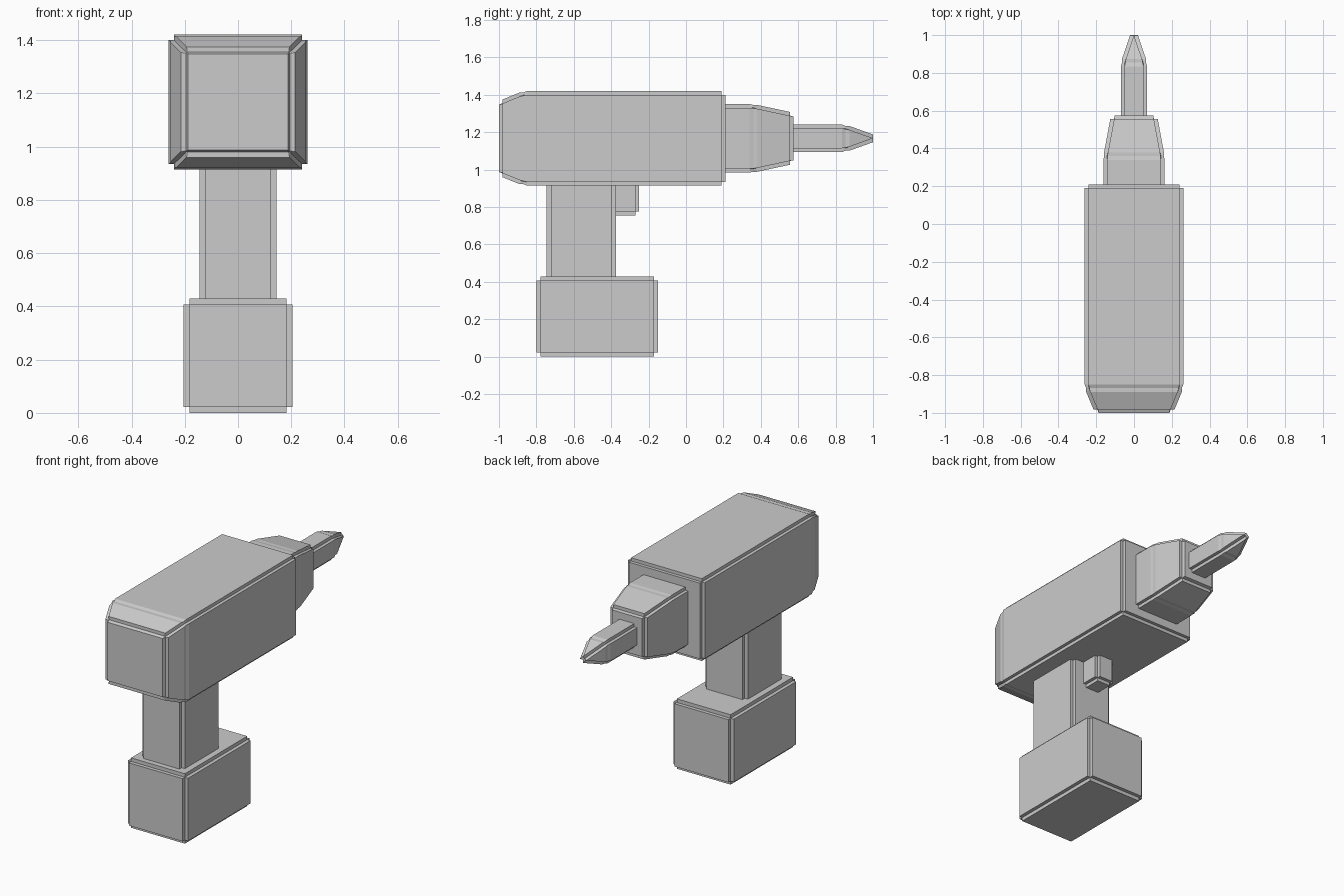
import bpy, bmesh

if "Cube" in bpy.data.objects:
    bpy.data.objects.remove(bpy.data.objects["Cube"])

AXIS_Z = 1.1675   # height of the drill axis


def notch(bm, edges, width):
    """Cut a square inward step along the edges."""
    bmesh.ops.bevel(bm, geom=edges, offset=width, offset_type='OFFSET', segments=2,
                    profile=0.0, affect='EDGES', clamp_overlap=False)


def finish(bm, name):
    bmesh.ops.recalc_face_normals(bm, faces=bm.faces)
    mesh = bpy.data.meshes.new(name)
    bm.to_mesh(mesh)
    bm.free()
    obj = bpy.data.objects.new(name, mesh)
    bpy.context.collection.objects.link(obj)
    return obj


def loft(name, rings, width=0.02, skip_after=None):
    """Rectangular sections (y, half width, half height) along the drill axis."""
    bm = bmesh.new()
    loops = [[bm.verts.new((sx * hx, y, AXIS_Z + sz * hz))
              for sx, sz in ((-1, -1), (1, -1), (1, 1), (-1, 1))]
             for y, hx, hz in rings]
    for a, b in zip(loops, loops[1:]):
        for i in range(4):
            j = (i + 1) % 4
            bm.faces.new((a[i], a[j], b[j], b[i]))
    bm.faces.new(loops[0])
    bm.faces.new(loops[-1][::-1])
    edges = [e for e in bm.edges if skip_after is None
             or min(v.co.y for v in e.verts) < skip_after]
    notch(bm, edges, width)
    return finish(bm, name)


def box(name, hx, y0, y1, z0, z1, width=0.02):
    bm = bmesh.new()
    bmesh.ops.create_cube(bm, size=1)
    for v in bm.verts:
        v.co = (2 * hx * v.co.x, y0 + (v.co.y + 0.5) * (y1 - y0),
                z0 + (v.co.z + 0.5) * (z1 - z0))
    notch(bm, bm.edges[:], width)
    return finish(bm, name)


# motor housing with tapered rear cap
loft("motor_housing", [(-1.0, 0.207, 0.2), (-0.87, 0.261, 0.253), (0.21, 0.261, 0.253)])
# chuck
loft("chuck", [(0.17, 0.162, 0.183), (0.36, 0.162, 0.183), (0.575, 0.122, 0.137)])
# bit with pointed tip
loft("drill_bit", [(0.54, 0.07, 0.073), (0.855, 0.07, 0.073), (1.0, 0.0205, 0.0205)],
     skip_after=0.99)

# grip, battery and trigger
box("handle", 0.145, -0.745, -0.373, 0.39, 0.955, 0.022)
box("battery", 0.205, -0.8, -0.15, 0.0, 0.43, 0.022)
box("trigger", 0.065, -0.41, -0.25, 0.755, 0.955)
